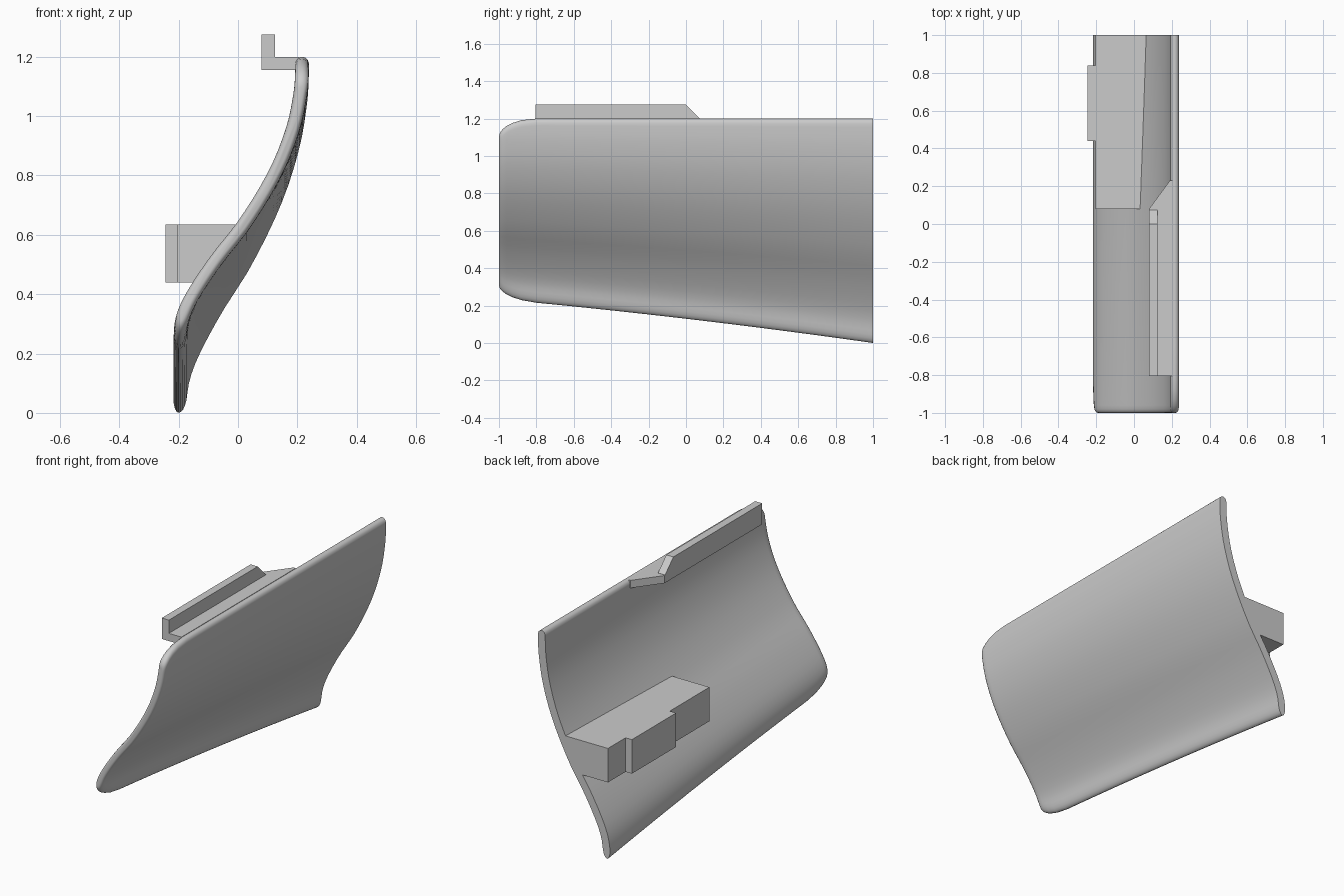
import bpy, bmesh, math

cube = bpy.data.objects.get("Cube")
if cube:
    bpy.data.objects.remove(cube, do_unlink=True)

grey = bpy.data.materials.new("plain grey")
grey.use_nodes = True
grey.diffuse_color = (0.6, 0.6, 0.6, 1)
grey.node_tree.nodes["Principled BSDF"].inputs["Base Color"].default_value = (0.6, 0.6, 0.6, 1)

TOP = 1.2
# S-shaped centre line: share of height, x
CURVE = [(0, -.2), (.09, -.187), (.165, -.155), (.29, -.075), (.42, .023),
         (.595, .125), (.75, .185), (.88, .211), (.96, .216), (1, .216)]


def bottom(y):
    return .13 - .117 * y - .0125 * y * y


def slope(i):
    a, b = CURVE[max(i - 1, 0)], CURVE[min(i + 1, len(CURVE) - 1)]
    return (b[1] - a[1]) / (b[0] - a[0])


def centre(y, z):
    """Smooth x of the panel's middle surface."""
    u = min(max((z - bottom(y)) / (TOP - bottom(y)), 0), 1)
    i = max(k for k in range(len(CURVE) - 1) if CURVE[k][0] <= u)
    (u0, x0), (u1, x1) = CURVE[i:i + 2]
    h = u1 - u0
    t = (u - u0) / h
    return ((1 + 2 * t) * (1 - t) ** 2 * x0 + t * (1 - t) ** 2 * h * slope(i)
            + t * t * (3 - 2 * t) * x1 + t * t * (t - 1) * h * slope(i + 1))


def rounding(d, r):
    d = min(d / r, 1)
    return math.sqrt(max(1 - (1 - d) ** 2, 0))


def finish(name, bm):
    bmesh.ops.recalc_face_normals(bm, faces=bm.faces)
    mesh = bpy.data.meshes.new(name)
    bm.to_mesh(mesh)
    bm.free()
    mesh.materials.append(grey)
    obj = bpy.data.objects.new(name, mesh)
    bpy.context.collection.objects.link(obj)
    return obj


def loft(name, rings):
    """Skin a row of closed rings and cap both ends."""
    bm = bmesh.new()
    rows = [[bm.verts.new(p) for p in ring] for ring in rings]
    n = len(rows[0])
    for a, b in zip(rows, rows[1:]):
        for i in range(n):
            j = (i + 1) % n
            bm.faces.new((a[i], a[j], b[j], b[i]))
    bm.faces.new(rows[0])
    bm.faces.new(rows[-1])
    return finish(name, bm)


def panel_ring(y):
    corner = 1 - rounding(y + 1, .2)
    low, high = bottom(y) + .075 * corner, TOP - .1 * corner
    edge = .35 + .65 * rounding(y + 1, .025)
    inner, outer = [], []
    steps = 32
    for i in range(steps + 1):
        z = low + (high - low) * (1 - math.cos(math.pi * i / steps)) / 2
        x = centre(y, z)
        s = (centre(y, z + .01) - centre(y, z - .01)) / .02
        t = .023 * edge * rounding(z - low, .06) * rounding(high - z, .025)
        k = t / math.hypot(1, s)
        outer.append((x + k, y, z - k * s))
        inner.append((x - k, y, z + k * s))
    return outer + inner[-2:0:-1]


# Curved panel with rounded front corners
ys = [-1, -.998, -.992, -.98, -.96, -.93, -.88, -.8] + [-.8 + .15 * i for i in range(1, 13)]
panel = loft("curved_panel", [panel_ring(y) for y in ys])
bpy.context.view_layer.objects.active = panel
panel.select_set(True)
bpy.ops.object.shade_smooth_by_angle(angle=math.radians(40))


# Inner block, meeting the panel along its slope
def block_ring(y, x):
    lo, hi = .44, .635
    return [(x, y, lo), (centre(y, lo), y, lo), (centre(y, hi), y, hi), (x, y, hi)]


loft("inner_block", [block_ring(.08 + .23 * i, -.205) for i in range(5)])
loft("inner_block_step", [[(x, y, z) for x, z in
     ((-.245, .44), (-.2, .44), (-.2, .635), (-.245, .635))] for y in (.44, .84)])

# Top ledge with a slanted back end
ledge = [(.08, -.805), (.205, -.805), (.205, .23), (.19, .23), (.08, .08)]
loft("top_ledge", [[(x, y, z) for x, y in ledge] for z in (1.155, 1.199)])

# Upright lip with a chamfered back end
lip = [(-.805, 1.19), (-.805, 1.275), (0, 1.275), (.075, 1.2), (.075, 1.19)]
loft("top_lip", [[(x, y, z) for y, z in lip] for x in (.08, .125)])
